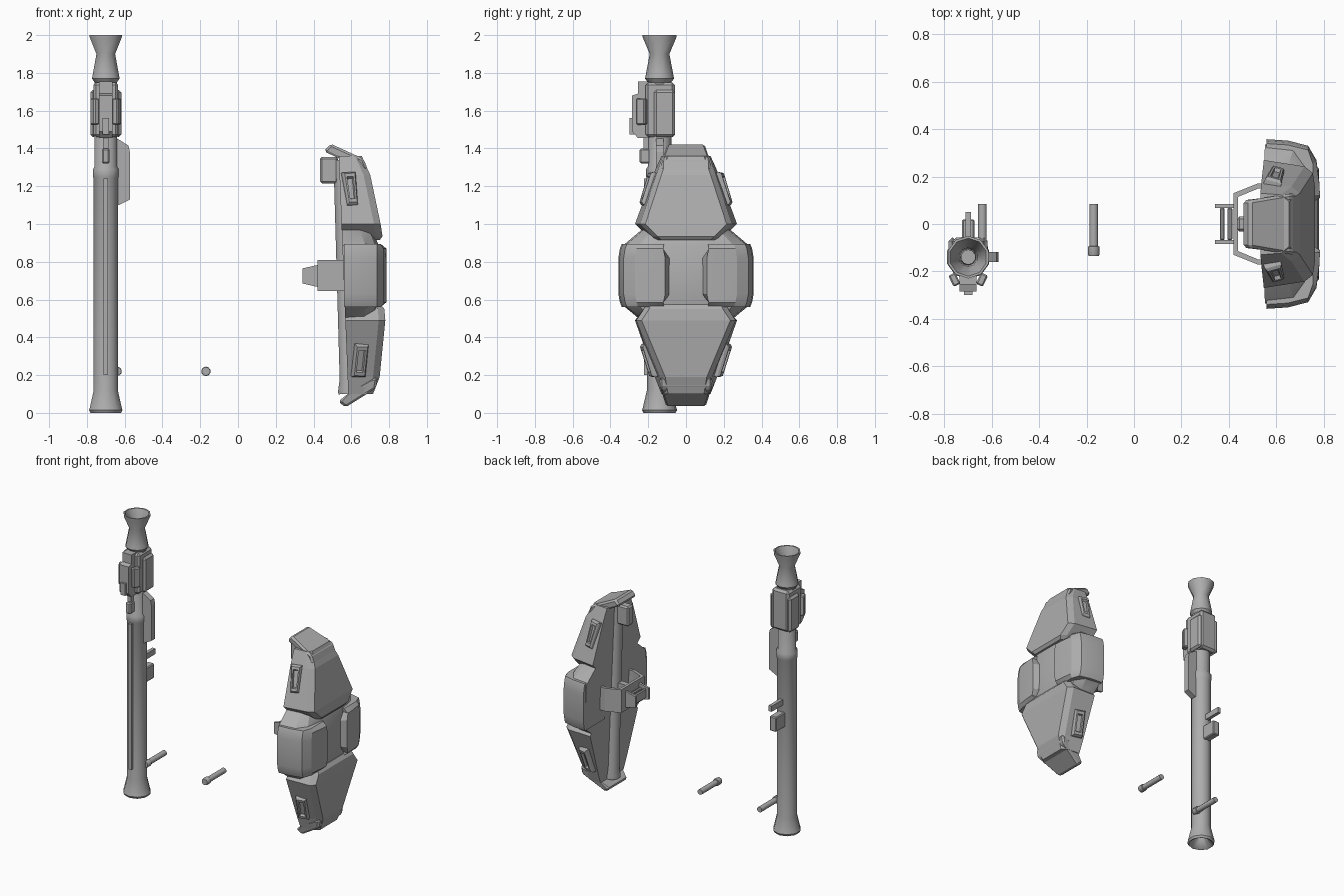
import bpy, bmesh, math
from mathutils import Vector, Matrix

cube = bpy.data.objects.get("Cube")
if cube:
    bpy.data.objects.remove(cube, do_unlink=True)

grey = bpy.data.materials.new("neutral grey")
grey.use_nodes = True
COLOUR = (0.42, 0.42, 0.42, 1)
grey.diffuse_color = COLOUR
grey.node_tree.nodes["Principled BSDF"].inputs["Base Color"].default_value = COLOUR


def loft(name, sections, bevel=0, smooth=0, closed=False):
    """Skin a list of equal-length point loops; cap the ends unless the loft is closed."""
    bm = bmesh.new()
    rings = [[bm.verts.new(p) for p in s] for s in sections]
    n = len(rings[0])
    pairs = list(zip(rings, rings[1:]))
    if closed:
        pairs.append((rings[-1], rings[0]))
    else:
        bm.faces.new(rings[0])
        bm.faces.new(rings[-1])
    for a, b in pairs:
        for i in range(n):
            j = (i + 1) % n
            bm.faces.new((a[i], a[j], b[j], b[i]))
    bmesh.ops.recalc_face_normals(bm, faces=bm.faces)
    mesh = bpy.data.meshes.new(name)
    bm.to_mesh(mesh)
    bm.free()
    mesh.materials.append(grey)
    ob = bpy.data.objects.new(name, mesh)
    bpy.context.collection.objects.link(ob)
    if bevel:
        mod = ob.modifiers.new("Bevel", "BEVEL")
        mod.width, mod.segments = bevel, 1
        mod.limit_method, mod.angle_limit = "ANGLE", math.radians(35)
    if smooth:
        bpy.ops.object.select_all(action="DESELECT")
        ob.select_set(True)
        bpy.context.view_layer.objects.active = ob
        bpy.ops.object.shade_smooth_by_angle(angle=math.radians(smooth))
    return ob


def revolve(name, profile, start, axis=(0, 0, 1), sides=10, closed=False):
    """Turn (radius, distance) pairs about an axis."""
    turn = Vector((0, 0, 1)).rotation_difference(Vector(axis)).to_matrix()
    rings = []
    for r, d in profile:
        angles = [2 * math.pi * (i + 0.5) / sides for i in range(sides)]
        rings.append([Vector(start) + turn @ Vector((r * math.cos(a), r * math.sin(a), d)) for a in angles])
    return loft(name, rings, smooth=40, closed=closed)


def prism(name, outline, low, high, axis="z", bevel=0, smooth=0):
    """Extrude an outline: (x, y) along z, (x, z) along y, or (y, z) along x."""
    place = {"z": lambda a, b, c: (a, b, c), "y": lambda a, b, c: (a, c, b), "x": lambda a, b, c: (c, a, b)}[axis]
    return loft(name, [[place(a, b, c) for a, b in outline] for c in (low, high)], bevel, smooth)


def box(name, x, y, z, bevel=0):
    return prism(name, [(x[0], y[0]), (x[1], y[0]), (x[1], y[1]), (x[0], y[1])], *z, bevel=bevel)


# ---------------- launcher ----------------
LX, LY = -0.70, -0.14
revolve("launcher_tube", [(0.085, 0), (0.093, 0.015), (0.088, 0.03), (0.067, 0.12), (0.067, 1.24),
                          (0.071, 1.25), (0.071, 1.29), (0.062, 1.305), (0.062, 1.77),
                          (0.03, 1.77), (0.03, 0.06), (0.075, 0.004)], (LX, LY, 0), closed=True)
revolve("launcher_nozzle", [(0.062, 1.75), (0.077, 1.77), (0.073, 1.79), (0.052, 1.9), (0.09, 1.99),
                            (0.09, 2.0), (0.08, 2.0), (0.04, 1.9), (0.03, 1.8)], (LX, LY, 0), closed=True)
box("front_rail", (LX - 0.012, LX + 0.012), (-0.222, -0.18), (0.2, 1.24))
prism("side_fin", [(-0.66, 1.46), (-0.635, 1.45), (-0.58, 1.415), (-0.572, 1.38), (-0.572, 1.13),
                   (-0.63, 1.1), (-0.66, 1.1)], -0.16, -0.118, "y")

# sight housing around the upper tube
prism("sight_housing", [(-0.08, 1.46), (-0.08, 1.755), (-0.255, 1.755), (-0.255, 1.69), (-0.285, 1.68),
                        (-0.285, 1.49), (-0.255, 1.455)], LX - 0.036, LX + 0.036, "x")
box("sight_core", (LX - 0.066, LX + 0.066), (-0.215, -0.058), (1.46, 1.75), bevel=0.015)
box("sight_tab", (LX - 0.018, LX + 0.018), (-0.3, -0.27), (1.475, 1.56))
box("trigger_block", (LX - 0.02, LX + 0.02), (-0.245, -0.17), (1.32, 1.4), bevel=0.008)
box("trigger_mount", (LX - 0.014, LX + 0.014), (-0.225, -0.17), (1.38, 1.46))
for side, word in ((1, "left"), (-1, "right")):
    box(word + "_sight_panel", sorted((LX + side * 0.05, LX + side * 0.082)),
        (-0.17, -0.058), (1.46, 1.71), bevel=0.014)
    lug = box(word + "_sight_lug", (-0.016, 0.016), (-0.026, 0.026), (-0.07, 0.07), bevel=0.006)
    lug.matrix_world = Matrix.Translation((LX + side * 0.058, -0.235, 1.595)) @ Matrix.Rotation(side * -0.45, 4, "Z")

# grips on the back of the tube
box("rear_grip", (LX - 0.026, LX + 0.026), (-0.09, 0.02), (0.77, 0.875), bevel=0.006)
box("rear_latch", (LX - 0.012, LX + 0.012), (-0.09, 0.05), (0.925, 0.965))

# ---------------- pegs ----------------
PEG = [(0.022, 0), (0.025, 0.006), (0.025, 0.04), (0.019, 0.042), (0.019, 0.22)]
revolve("loose_peg", PEG, (-0.17, -0.135, 0.22), (0, 1, 0))
revolve("tube_peg", PEG, (-0.64, -0.135, 0.22), (0, 1, 0))

# ---------------- shield ----------------


def back(z):
    return 0.588 - 0.04 * z


def plate(name, rows):
    """Rows of height, front depth, front half-width and back half-width."""
    sections = []
    for z, xf, wf, wb in rows:
        half = [(back(z), wb), (xf - 0.035, wf + 0.028), (xf, wf)]
        sections.append([(x, y, z) for x, y in half] + [(x, -y, z) for x, y in reversed(half)])
    return loft(name, sections)


plate("upper_plate", [(0.925, 0.70, 0.14, 0.17), (0.915, 0.75, 0.13, 0.18), (0.935, 0.765, 0.15, 0.2),
                      (1.0, 0.755, 0.215, 0.27), (1.26, 0.70, 0.13, 0.175), (1.36, 0.655, 0.095, 0.13)])
plate("lower_plate", [(0.57, 0.70, 0.18, 0.2), (0.575, 0.755, 0.185, 0.2), (0.55, 0.775, 0.195, 0.215),
                      (0.49, 0.78, 0.235, 0.27), (0.19, 0.75, 0.11, 0.165), (0.1, 0.715, 0.095, 0.13)])

# waist between the plates
waist = []
for z, xf, w in ((1.0, 0.69, 0.18), (0.965, 0.715, 0.24), (0.885, 0.745, 0.335), (0.57, 0.75, 0.335),
                 (0.5, 0.735, 0.25), (0.46, 0.71, 0.2)):
    half = [(back(z), w), (xf - 0.07, w * 0.96), (xf - 0.02, w * 0.75), (xf, w * 0.4)]
    waist.append([(x, y, z) for x, y in half] + [(x, -y, z) for x, y in reversed(half)])
loft("waist", waist, smooth=25)

# end caps
for name, outline, widths in (
        ("top_cap", [(0.455, 1.385), (0.49, 1.425), (0.665, 1.345), (0.69, 1.28), (0.655, 1.29)], (0.13, 0.1)),
        ("bottom_cap", [(0.53, 0.06), (0.57, 0.03), (0.73, 0.13), (0.74, 0.19), (0.70, 0.18), (0.6, 0.115)],
         (0.14, 0.105))):
    wide, narrow = widths
    inner = [(x, z) for x, z in outline]
    near = [wide if 0.1 < z < 1.36 else narrow for x, z in inner]
    loft(name, [[(x, s * w, z) for (x, z), w in zip(inner, near)] for s in (-1, 1)], bevel=0.012)

# side blocks and vents, mirrored across the shield
BLOCK = [(0.56, 0.358), (0.65, 0.352), (0.735, 0.33), (0.77, 0.27), (0.782, 0.18), (0.785, 0.11),
         (0.74, 0.085), (0.56, 0.085)]
for s, word in ((1, "rear"), (-1, "front")):
    inner = [(x, s * (0.12 if y < 0.12 else y - 0.008)) for x, y in BLOCK]
    outer = [(x, s * y) for x, y in BLOCK]
    trim = [(min(x, 0.755), y * 0.97) for x, y in inner]
    levels = ((0.56, trim), (0.585, inner), (0.63, outer), (0.82, outer), (0.87, inner), (0.895, trim))
    loft(word + "_side_block", [[(x, y, z) for x, y in loop] for z, loop in levels], smooth=22)
    for part, x, y, z, tilt, lean in (("upper", 0.595, 0.195, 1.185, 0.33, -0.12),
                                      ("lower", 0.645, 0.19, 0.28, -0.33, -0.12)):
        frame = Matrix.Translation((x, s * y, z)) @ Matrix.Rotation(s * tilt, 4, "X") \
            @ Matrix.Rotation(-s * 0.25, 4, "Z") @ Matrix.Rotation(lean if part == "upper" else 0.1, 4, "Y")
        rings = []
        for out, w, h in ((-0.03, 0.04, 0.095), (0.012, 0.036, 0.09), (0.024, 0.028, 0.08),
                          (0.024, 0.018, 0.062), (0.008, 0.015, 0.055)):
            k = 0.75 if part == "upper" else 1
            rings.append([frame @ Vector(p) for p in ((-w * k, s * out, -h), (w * k, s * out, -h),
                                                     (w, s * out, h), (-w, s * out, h))])
        loft(word + "_" + part + "_vent", rings)

# stowed tube on the inner face
axis = Vector((-0.035, 0, 1.24)).normalized()
revolve("stowed_tube", [(0.06, 0), (0.06, 0.02), (0.05, 0.08), (0.05, 1.24)], (0.588, 0, 0.1), axis)
box("stowed_sight", (0.435, 0.53), (-0.032, 0.032), (1.215, 1.355), bevel=0.01)

# arm bracket and handle
side = [(0.6, 0.15), (0.525, 0.15), (0.44, 0.115)]
shell = [(0.42, 0.13), (0.52, 0.17), (0.6, 0.17)]
path = shell + side + [(x, -y) for x, y in reversed(side)] + [(x, -y) for x, y in reversed(shell)]
prism("arm_bracket", path, 0.645, 0.81)
box("bracket_core", (0.435, 0.56), (-0.02, 0.02), (0.67, 0.79))
for s, word in ((1, "rear"), (-1, "front")):
    prism(word + "_handle_arm", [(0.342, 0.685), (0.342, 0.765), (0.43, 0.785), (0.43, 0.665)],
          s * 0.068, s * 0.084, "y")
for x, word in ((0.372, "outer"), (0.405, "inner")):
    box(word + "_handle_bar", (x - 0.01, x + 0.01), (-0.07, 0.07), (0.69, 0.76), bevel=0.006)
